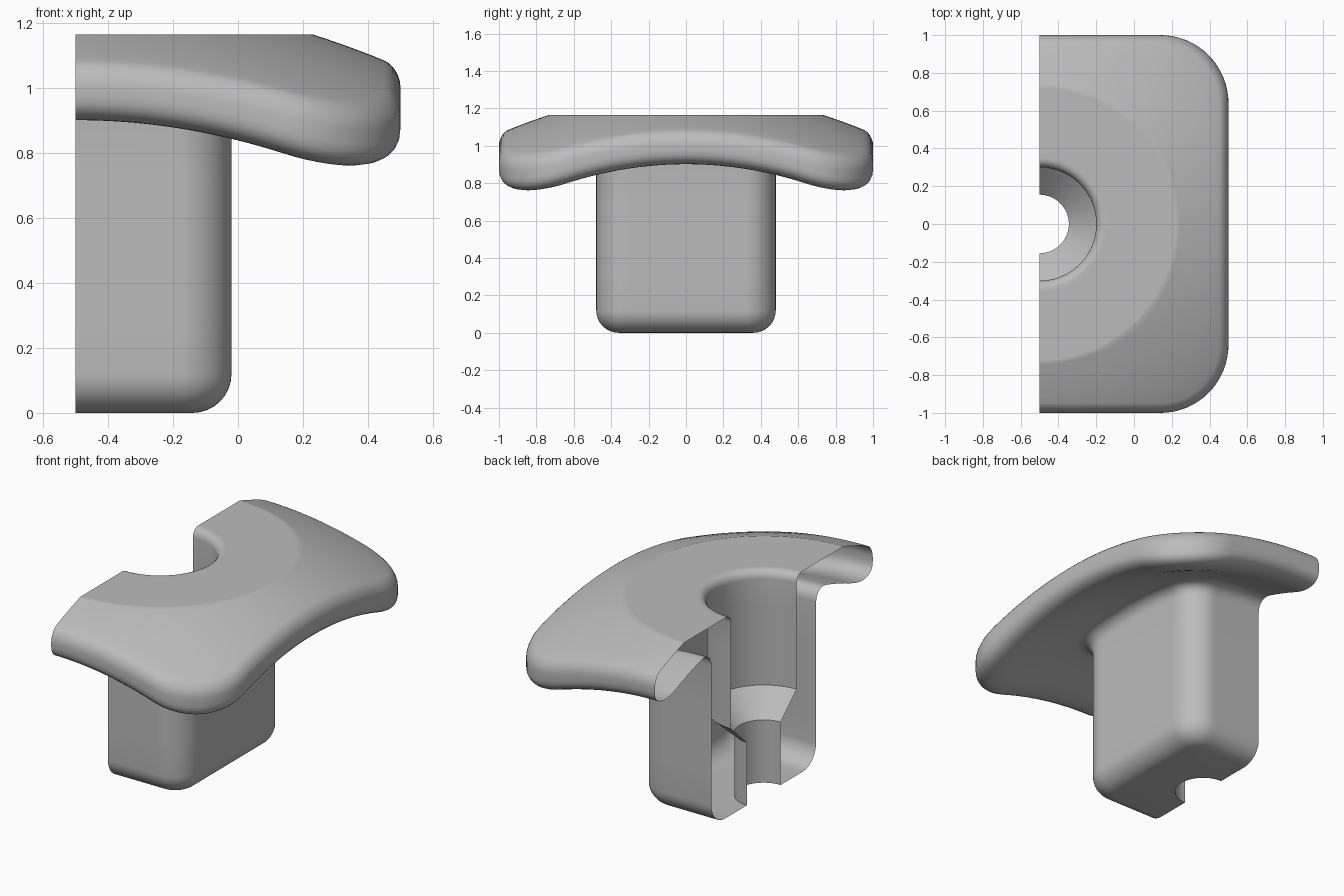
import bpy
import bmesh
import math

if "Cube" in bpy.data.objects:
    bpy.data.objects.remove(bpy.data.objects["Cube"])

SEG = 112          # steps around the half turn
CUT_X = -0.5       # open section plane
ANGLES = [-math.pi / 2 + math.pi * i / SEG for i in range(SEG + 1)]
TOP_Z = 1.165


def circle(r):
    return [(r * math.cos(a), r * math.sin(a)) for a in ANGLES]


def rounded_square(half, corner):
    """Half outline of a rounded square, sampled along rays from the axis."""
    pts = []
    k = half - corner
    for a in ANGLES:
        c, s = abs(math.cos(a)), abs(math.sin(a))
        t = half / max(c, s)
        if t * min(c, s) > k:
            m = k * (c + s)
            t = m + math.sqrt(max(0, m * m - 2 * k * k + corner * corner))
        pts.append((t * math.cos(a), t * math.sin(a)))
    return pts


def blend(p, q, t):
    return [(a[0] + (b[0] - a[0]) * t, a[1] + (b[1] - a[1]) * t) for a, b in zip(p, q)]


def dome(x, y):
    return min(TOP_Z, 1.28 - 0.216 * (x * x + y * y))


def under(x, y):
    return 1.085 - 0.25 * (x * x + y * y)


rings = []


def add(outline, z):
    """Add a ring at a fixed height or at a height function plus nothing."""
    rings.append([(x, y, z(x, y) if callable(z) else z) for x, y in outline])


def offset(surface, dz):
    return lambda x, y: surface(x, y) + dz


def quarter(n):
    return [math.pi / 2 * i / n for i in range(n + 1)]


# Stepped bore: narrow hole, countersink, wide hole
add(circle(0.155), 0.0)
add(circle(0.155), 0.365)
add(circle(0.30), 0.50)
for i in range(1, 4):
    add(circle(0.30), 0.5 + 0.615 * i / 4)

# Rounded lip at the top of the bore
for a in quarter(6):
    add(circle(0.345 - 0.045 * math.cos(a)), TOP_Z - 0.05 + 0.05 * math.sin(a))

# Flat centre and sloping crown of the head
HEAD, HEAD_R = 1.0, 0.36
RT_H, RT_V = 0.05, 0.06
for r in (0.36, 0.5, 0.65, 0.72, 0.731):
    add(circle(r), TOP_Z)
rim = rounded_square(HEAD - RT_H, HEAD_R - RT_H)
for t in (0.06, 0.2, 0.4, 0.6, 0.8):
    add(blend(circle(0.731), rim, t), dome)

# Upper rim rounding
for a in quarter(6):
    d = RT_H * (1 - math.sin(a))
    add(rounded_square(HEAD - d, HEAD_R - d), offset(dome, -RT_V * (1 - math.cos(a))))

# Lower rim rounding
RB_H, RB_V = 0.20, 0.14
for a in quarter(9):
    d = RB_H * (1 - math.cos(a))
    add(rounded_square(HEAD - d, HEAD_R - d), offset(under, RB_V * (1 - math.sin(a))))

# Concave underside running in to the stem
STEM, STEM_R, FIL = 0.48, 0.16, 0.09
inner = rounded_square(STEM + FIL, STEM_R + FIL)
outer = rounded_square(HEAD - RB_H, HEAD_R - RB_H)
for t in (0.25, 0.5, 0.75):
    add(blend(outer, inner, t), under)

# Fillet between head and stem
for a in quarter(6):
    e = FIL * (1 - math.sin(a))
    add(rounded_square(STEM + e, STEM_R + e), offset(under, -FIL * (1 - math.cos(a))))

# Stem walls and rounded foot
FOOT = 0.12
for z in (0.7, 0.5, 0.3):
    add(rounded_square(STEM, STEM_R), z)
for a in quarter(8):
    d = FOOT * (1 - math.cos(a))
    add(rounded_square(STEM - d, STEM_R - d), FOOT * (1 - math.sin(a)))
add(circle(0.25), 0.0)

# Skin the rings into an open half shell, closing back to the bore
bm = bmesh.new()
grid = [[bm.verts.new((max(x, 0) + CUT_X, y, z)) for x, y, z in ring] for ring in rings]
for j in range(len(grid)):
    p, q = grid[j], grid[(j + 1) % len(grid)]
    for i in range(SEG):
        bm.faces.new((p[i], q[i], q[i + 1], p[i + 1]))

mesh = bpy.data.meshes.new("half_knob")
bm.to_mesh(mesh)
bm.free()
knob = bpy.data.objects.new("half_knob", mesh)
bpy.context.collection.objects.link(knob)

grey = bpy.data.materials.new("plain_grey")
grey.diffuse_color = (0.5, 0.5, 0.5, 1)
grey.use_nodes = True
grey.node_tree.nodes["Principled BSDF"].inputs["Base Color"].default_value = grey.diffuse_color
mesh.materials.append(grey)

bpy.context.view_layer.objects.active = knob
knob.select_set(True)
bpy.ops.object.shade_smooth_by_angle(angle=math.radians(30))
